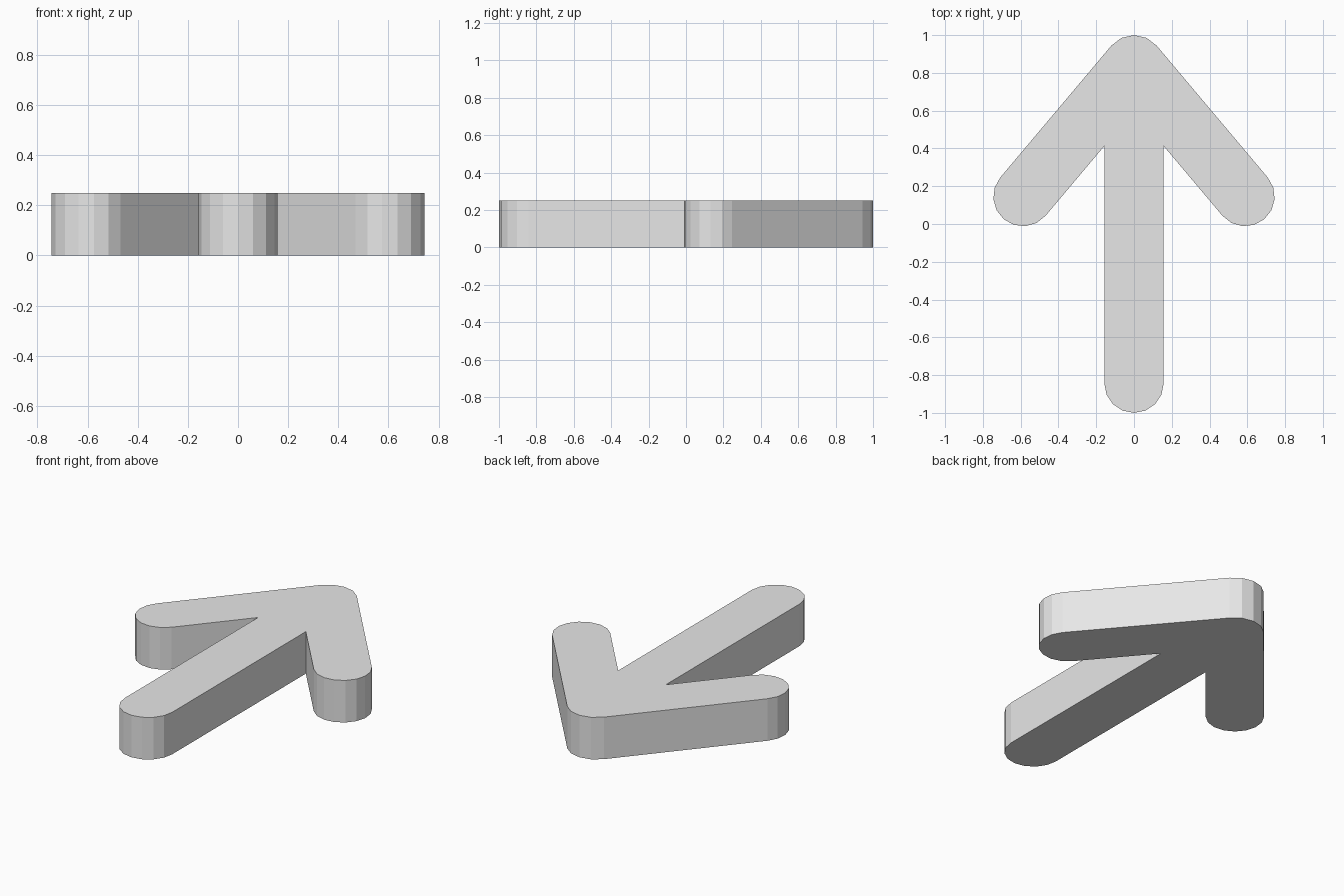
import bpy, bmesh
from math import atan2, cos, sin, pi, radians
from mathutils import Vector

cube = bpy.data.objects.get("Cube")
if cube:
    bpy.data.objects.remove(cube)

R = 0.157          # half width of every bar
HEIGHT = 0.25
TIP = Vector((0, 1 - R))
TAIL = Vector((0, R - 1))
WING = Vector((0.588, 0.145))

grey = bpy.data.materials.new("light grey")
grey.use_nodes = True
grey.diffuse_color = (0.8, 0.8, 0.8, 1)
grey.node_tree.nodes["Principled BSDF"].inputs["Base Color"].default_value = (0.8, 0.8, 0.8, 1)


def arc(center, start, end, steps):
    """Points on a rounded bar end, including both ends."""
    angles = [start + (end - start) * i / steps for i in range(steps + 1)]
    return [center + R * Vector((cos(a), sin(a))) for a in angles]


# Right-hand half of the outline, from the tip round to the tail
along = (WING - TIP).normalized()
normal = atan2(along.x, -along.y)
inner_y = TIP.y - R * (1 + cos(normal)) / sin(normal)
half = arc(TIP, pi / 2, normal, 2)
half += arc(WING, normal, normal - pi, 8)
half.append(Vector((R, inner_y)))
half += arc(TAIL, 0, -pi / 2, 4)

# Mirror the half and close the outline
outline = half + [Vector((-p.x, p.y)) for p in reversed(half[1:-1])]

# Extrude the outline to a solid plate
bm = bmesh.new()
base = bm.faces.new([bm.verts.new((p.x, p.y, 0)) for p in outline])
top = bmesh.ops.extrude_face_region(bm, geom=[base], use_keep_orig=True)
verts = [v for v in top["geom"] if isinstance(v, bmesh.types.BMVert)]
bmesh.ops.translate(bm, verts=verts, vec=(0, 0, HEIGHT))
bmesh.ops.recalc_face_normals(bm, faces=bm.faces)

mesh = bpy.data.meshes.new("arrow")
bm.to_mesh(mesh)
bm.free()
mesh.materials.append(grey)
arrow = bpy.data.objects.new("arrow", mesh)
bpy.context.collection.objects.link(arrow)
